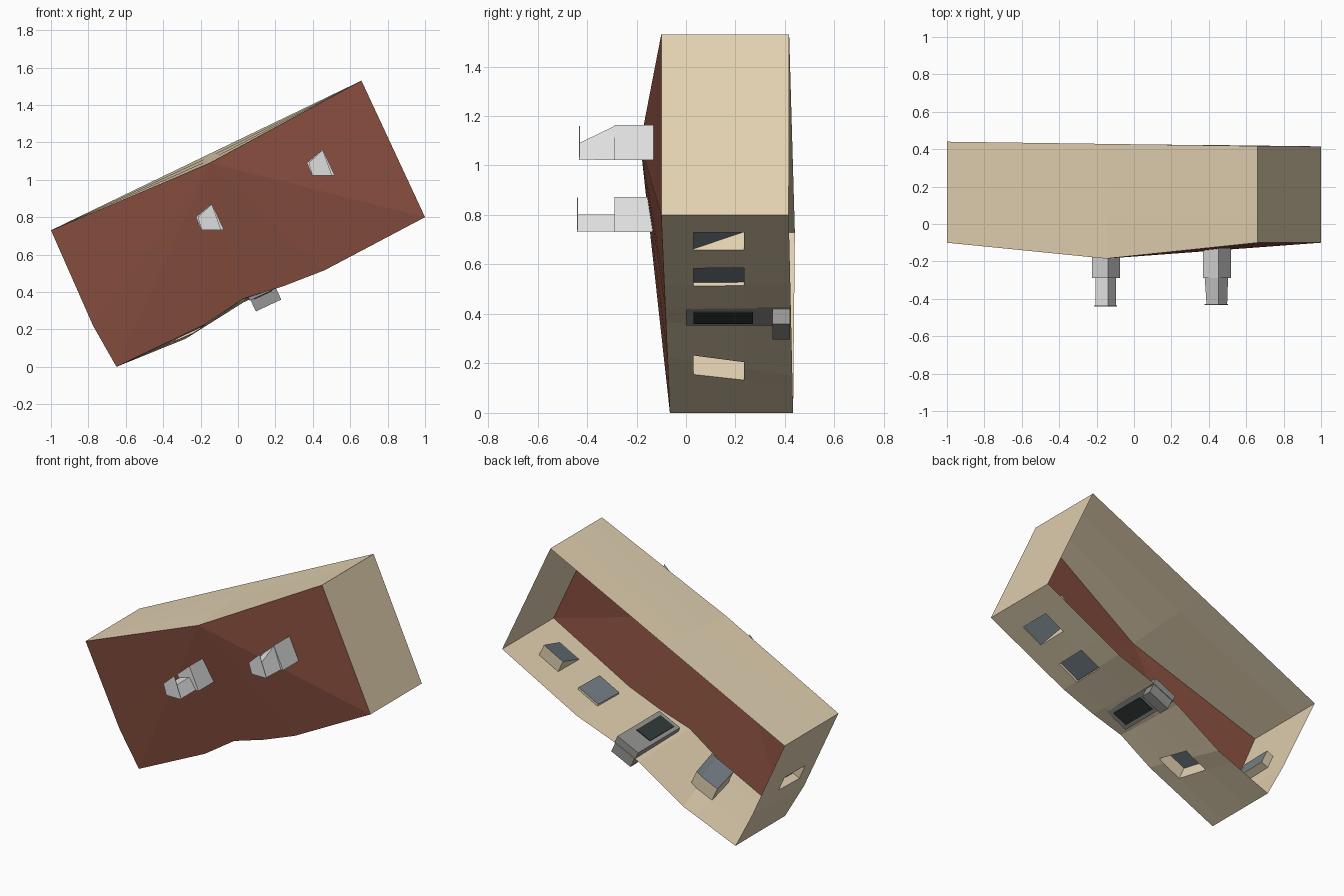
import bpy, bmesh, math
from mathutils import Vector as V

if "Cube" in bpy.data.objects:
    bpy.data.objects.remove(bpy.data.objects["Cube"])


def mat(name, r, g, b):
    m = bpy.data.materials.new(name)
    m.diffuse_color = [((c / 255 + 0.055) / 1.055) ** 2.4 for c in (r, g, b)] + [1]
    m.use_nodes = True
    m.node_tree.nodes["Principled BSDF"].inputs["Base Color"].default_value = m.diffuse_color
    return m


BEIGE = mat("beige_plaster", 226, 209, 177)
BROWN = mat("brown_roof", 136, 79, 63)
LIGHT = mat("light_grey", 222, 222, 222)
GLASS = mat("window_glass", 118, 129, 136)
GREY = mat("door_grey", 150, 150, 148)
DARK = mat("dark_door", 50, 58, 55)


def make(name, faces, mats):
    """faces: list of (points, material slot)"""
    bm = bmesh.new()
    for pts, slot in faces:
        f = bm.faces.new([bm.verts.new(p) for p in pts])
        f.material_index = slot
    bmesh.ops.remove_doubles(bm, verts=bm.verts, dist=1e-4)
    me = bpy.data.meshes.new(name)
    bm.to_mesh(me)
    bm.free()
    for m in mats:
        me.materials.append(m)
    ob = bpy.data.objects.new(name, me)
    bpy.context.collection.objects.link(ob)
    return ob


def prism(name, a, b, m):
    """Loft between two rings with the same number of points"""
    n = len(a)
    faces = [(a[::-1], 0), (b, 0)]
    faces += [([a[i], a[(i + 1) % n], b[(i + 1) % n], b[i]], 0) for i in range(n)]
    ob = make(name, faces, [m])
    bm = bmesh.new()
    bm.from_mesh(ob.data)
    bmesh.ops.recalc_face_normals(bm, faces=bm.faces)
    bm.to_mesh(ob.data)
    bm.free()


Y0, Y1 = 0.03, 0.235  # window band


def wall(name, eave, base, inward, windows=()):
    """Thin wall between eave and base polylines, with recessed windows (t0, t1, depth0, depth1)"""
    def at(line, t):
        i = min(int(t), len(line) - 2)
        return line[i].lerp(line[i + 1], t - i)

    def pt(t, y):
        e, b = at(eave, t), at(base, t)
        return e.lerp(b, (y - e.y) / (b.y - e.y))

    ts = sorted(set(range(len(eave))) | {w[0] for w in windows} | {w[1] for w in windows})
    faces = []
    for a, b in zip(ts, ts[1:]):
        faces.append(([at(eave, a), at(eave, b), pt(b, Y0), pt(a, Y0)], 0))
        faces.append(([pt(a, Y1), pt(b, Y1), at(base, b), at(base, a)], 0))
        w = next((w for w in windows if w[0] <= a and b <= w[1]), None)
        o = [pt(a, Y0), pt(b, Y0), pt(b, Y1), pt(a, Y1)]
        if not w:
            faces.append((o, 0))
            continue
        g = [p + inward * d for p, d in zip(o, (w[2], w[2], w[3], w[3]))]
        faces.append((g, 1))
        sides = [0, 2] + ([1] if b == w[1] else []) + ([3] if a == w[0] else [])
        for i in sides:
            j = (i + 1) % 4
            faces.append(([o[i], o[j], g[j], g[i]], 0))
    make(name, faces, [BEIGE, GLASS])


# Corner and bend points of the shell: eaves and open base
A, B, C, D = V((-1, -0.1, 0.73)), V((0.66, -0.1, 1.53)), V((1, -0.1, 0.8)), V((-0.65, -0.065, 0))
P, M = V((-0.15, -0.185, 1.09)), V((-0.775, -0.078, 0.22))
Ab, Bb, Cb, Db = V((-1, 0.44, 0.73)), V((0.66, 0.417, 1.53)), V((1, 0.415, 0.8)), V((-0.65, 0.433, 0))
Mb, Pb = V((-0.77, 0.435, 0.23)), Ab.lerp(Bb, 0.51)
low = [D] + [V((x, -0.065 - 0.044 * z, z)) for x, z in
             ((-0.18, 0.225), (0.03, 0.365), (0.24, 0.43), (0.46, 0.515))] + [C]
low_b = [Db] + [V((x, 0.433 - 0.022 * z, z)) for x, z in
                ((-0.28, 0.15), (0.03, 0.345), (0.22, 0.43), (0.47, 0.52))] + [Cb]

# Walls
wall("front_wall", low, low_b, V((-0.42, 0, 0.91)),
     [(0.74, 1.15, 0.09, 0.09), (3.96, 4.24, 0.015, 0.015), (4.5, 4.75, 0.005, 0.08)])
wall("side_wall", [A, M, D], [Ab, Mb, Db], V((0.9, 0, 0.43)), [(0.63, 0.81, 0.05, 0.05)])
wall("far_side_wall", [C, B], [Cb, Bb], V((-0.9, 0, -0.43)))
wall("back_wall", [B, P, A], [Bb, Pb, Ab], V((0.42, 0, -0.91)))

# Roof: fan around the high point
rim = [A, M] + low + [B]
make("roof", [([P, a, b], 0) for a, b in zip(rim, rim[1:])], [BROWN])

# Door frame, dark door panel and step, in wall-aligned directions
U, N = V((0.906, 0, 0.423)), V((0.423, 0, -0.906))
O = V((0.133, 0, 0.393))


def block(name, u0, u1, y0, y1, n0, n1, m):
    def ring(n):
        return [O + U * u + N * n + V((0, y, 0)) for u, y in ((u0, y0), (u1, y0), (u1, y1), (u0, y1))]
    prism(name, ring(n0), ring(n1), m)


block("door_frame", -0.08, 0.08, 0.0, 0.42, -0.045, 0.006, GREY)
block("door_panel", -0.055, 0.05, 0.03, 0.27, -0.05, 0.011, DARK)
block("door_step", -0.075, 0.075, 0.35, 0.42, 0.006, 0.072, GREY)

# Chimneys: base block, narrower flue and thin cap
quad = [(-0.225, 0.80), (-0.14, 0.873), (-0.075, 0.732), (-0.197, 0.732)]
flue = [(-0.205, 0.785), (-0.14, 0.802), (-0.095, 0.734), (-0.192, 0.734)]
cap = [(-0.215, 0.80), (-0.14, 0.87), (-0.09, 0.732), (-0.195, 0.732)]
for k, (dx, dz, root, tip) in enumerate(((0, 0, -0.13, -0.44), (0.593, 0.29, -0.115, -0.432))):
    def ring(q, y):
        return [V((x + dx, y, z + dz)) for x, z in q]
    prism(f"chimney_base_{k}", ring(quad, root), ring(quad, -0.288), LIGHT)
    prism(f"chimney_flue_{k}", ring(cap if k else flue, -0.288), ring(flue, tip + 0.003), LIGHT)
    prism(f"chimney_cap_{k}", ring(cap, tip + 0.003), ring(cap, tip), LIGHT)
